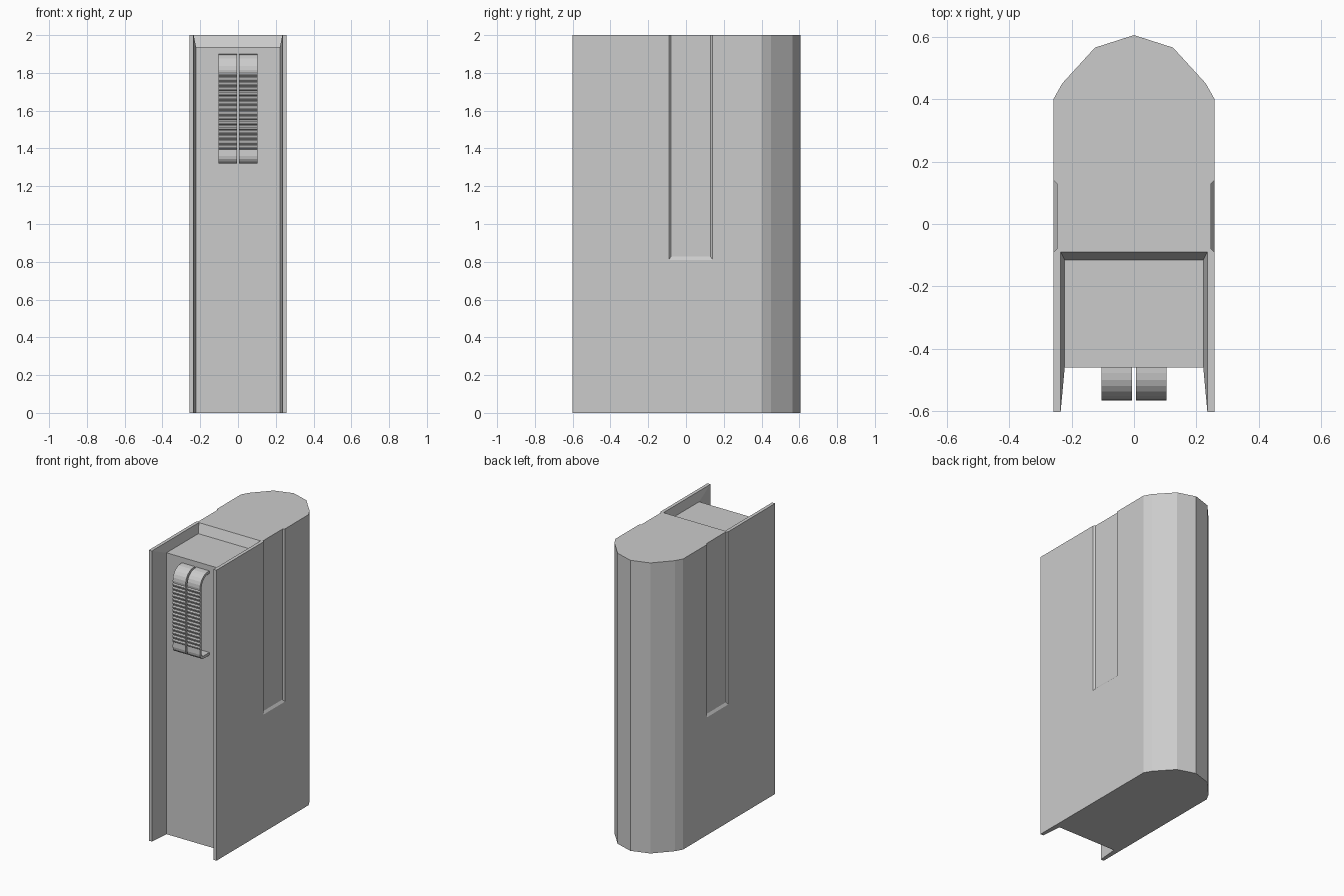
import bpy, bmesh, math

if "Cube" in bpy.data.objects:
    bpy.data.objects.remove(bpy.data.objects["Cube"])


def finish(name, bm):
    bmesh.ops.recalc_face_normals(bm, faces=bm.faces)
    mesh = bpy.data.meshes.new(name)
    bm.to_mesh(mesh)
    bm.free()
    ob = bpy.data.objects.new(name, mesh)
    bpy.context.collection.objects.link(ob)
    return ob


def prism(name, points, direction):
    """Extrude a closed outline of 3D points along a direction."""
    bm = bmesh.new()
    face = bm.faces.new([bm.verts.new(p) for p in points])
    geo = bmesh.ops.extrude_face_region(bm, geom=[face])["geom"]
    bmesh.ops.translate(bm, vec=direction,
                        verts=[g for g in geo if isinstance(g, bmesh.types.BMVert)])
    return finish(name, bm)


def loft(name, a, b):
    """Solid between two four-sided loops."""
    bm = bmesh.new()
    va = [bm.verts.new(p) for p in a]
    vb = [bm.verts.new(p) for p in b]
    bm.faces.new(va)
    bm.faces.new(vb)
    for i in range(4):
        j = (i + 1) % 4
        bm.faces.new((va[i], va[j], vb[j], vb[i]))
    return finish(name, bm)


def cut(target, cutter):
    mod = target.modifiers.new("cut", 'BOOLEAN')
    mod.operation = 'DIFFERENCE'
    mod.solver = 'EXACT'
    mod.object = cutter
    bpy.context.view_layer.objects.active = target
    bpy.ops.object.modifier_apply(modifier=mod.name)
    bpy.data.objects.remove(cutter)


# Body: faceted back, straight sides, tapered flanges around the recessed front
half = [(0.222, -0.46), (0.235, -0.602), (0.258, -0.602), (0.258, 0.40),
        (0.23, 0.45), (0.125, 0.565)]
outline = half + [(0, 0.605)] + [(-x, y) for x, y in reversed(half)]
body = prism("body", [(x, y, 0) for x, y in outline], (0, 0, 2))

# Shallow notch in the top, with sloped walls
def notch_loop(x, back, z):
    return [(-x, -0.7, z), (x, -0.7, z), (x, back, z), (-x, back, z)]

cut(body, loft("notch_cutter", notch_loop(0.222, -0.115, 1.937),
               notch_loop(0.248, -0.064, 2.065)))

# Bevelled channel down each side
def channel_loop(x, grow):
    y0, y1, z0 = -0.08 - grow, 0.13 + grow, 0.827 - grow * 1.5
    return [(x, y0, z0), (x, y1, z0), (x, y1, 2.1), (x, y0, 2.1)]

for s in (-1, 1):
    cut(body, loft("channel_cutter", channel_loop(s * 0.247, 0),
                   channel_loop(s * 0.269, 0.022)))

# Clip straps: bent strip with a serrated grip on the front
def bend(inset):
    top_r, low_r = 0.085 - inset, 0.04 - inset
    yc = -0.562
    pts = [(-0.455, 1.90 - inset)]
    for i in range(7):
        a = math.radians(90 + 15 * i)
        pts.append((yc + 0.085 + top_r * math.cos(a), 1.815 + top_r * math.sin(a)))
    low = []
    for i in range(5):
        a = math.radians(180 + 22.5 * i)
        low.append((yc + 0.04 + low_r * math.cos(a), 1.36 + low_r * math.sin(a)))
    low.append((-0.455, 1.32 + inset))
    return pts, low

outer_top, outer_low = bend(0)
inner_top, inner_low = bend(0.018)
teeth = []
count = 16
for i in range(count):
    z = 1.80 - i * 0.41 / count
    teeth += [(-0.56, z), (-0.566, z - 0.008), (-0.566, z - 0.014), (-0.56, z - 0.02)]
profile = outer_top + teeth + outer_low + (inner_top + inner_low)[::-1]
for side, x0 in (("left", -0.104), ("right", 0.006)):
    prism(side + "_clip_strap", [(x0, y, z) for y, z in profile], (0.098, 0, 0))
